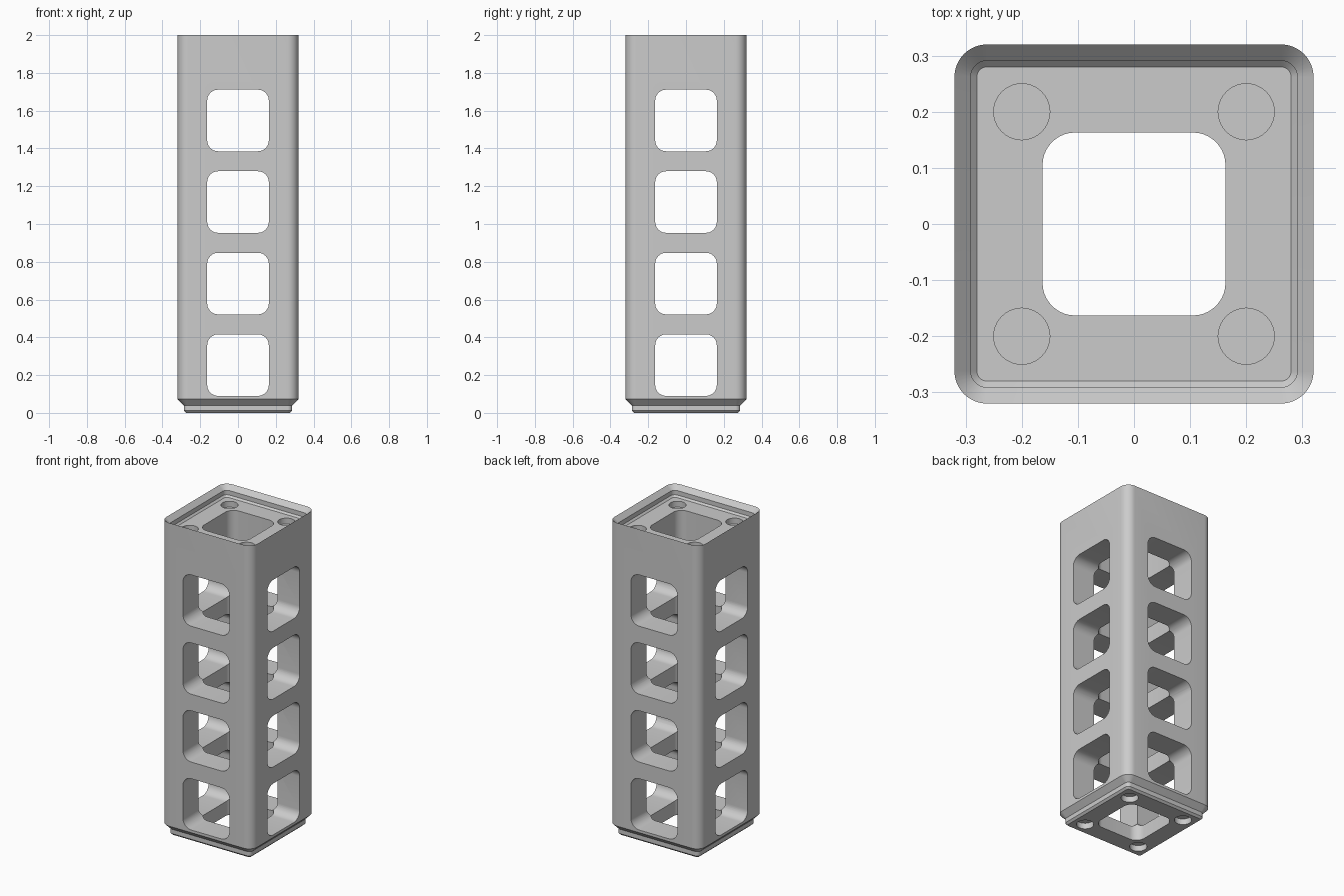
import bpy, bmesh, math
from mathutils import Matrix

cube = bpy.data.objects.get("Cube")
if cube:
    bpy.data.objects.remove(cube, do_unlink=True)

grey = bpy.data.materials.new("light grey")
grey.use_nodes = True
grey.diffuse_color = (0.6, 0.6, 0.6, 1)
grey.node_tree.nodes["Principled BSDF"].inputs["Base Color"].default_value = grey.diffuse_color


def rounded_square(half, radius, steps=10):
    """Outline of a square with rounded corners, counter-clockwise."""
    points = []
    for corner in range(4):
        mid = math.radians(45 + 90 * corner)
        cx = math.copysign(half - radius, math.cos(mid))
        cy = math.copysign(half - radius, math.sin(mid))
        for i in range(steps + 1):
            a = mid + math.radians(90 * i / steps - 45)
            points.append((cx + radius * math.cos(a), cy + radius * math.sin(a)))
    return points


def loft(name, sections, matrix=Matrix()):
    """Closed solid through rounded squares given as (half width, radius, z)."""
    bm = bmesh.new()
    rings = [[bm.verts.new((x, y, z)) for x, y in rounded_square(half, radius)]
             for half, radius, z in sections]
    for low, high in zip(rings, rings[1:]):
        for i in range(len(low)):
            j = (i + 1) % len(low)
            bm.faces.new((low[i], low[j], high[j], high[i]))
    bm.faces.new(rings[0][::-1])
    bm.faces.new(rings[-1])
    bm.transform(matrix)
    bmesh.ops.recalc_face_normals(bm, faces=bm.faces)
    mesh = bpy.data.meshes.new(name)
    bm.to_mesh(mesh)
    bm.free()
    mesh.materials.append(grey)
    obj = bpy.data.objects.new(name, mesh)
    bpy.context.collection.objects.link(obj)
    return obj


def cut(target, cutter):
    """Subtract the cutter from the target, then discard the cutter."""
    cutter.hide_render = True
    bpy.ops.object.select_all(action="DESELECT")
    bpy.context.view_layer.objects.active = target
    target.select_set(True)
    mod = target.modifiers.new("cut", "BOOLEAN")
    mod.operation, mod.solver, mod.object = "DIFFERENCE", "EXACT", cutter
    bpy.ops.object.modifier_apply(modifier=mod.name)
    bpy.data.objects.remove(cutter, do_unlink=True)


# Tower: stepped foot, straight walls, then the matching recessed lip and floor
floor = 1.932
tower = loft("stacking_tower", [
    (0.275, 0.013, 0), (0.287, 0.025, 0.012), (0.287, 0.025, 0.04),
    (0.32, 0.058, 0.073), (0.32, 0.058, 2),
    (0.291, 0.029, 1.971), (0.291, 0.029, 1.943), (0.28, 0.018, floor)])

# Vertical shaft
opening, rounding = 0.163, 0.058
cut(tower, loft("shaft_cutter", [(opening, rounding, -0.5), (opening, rounding, 2.5)]))

# Four levels of windows through both pairs of walls
for level in range(4):
    lift = Matrix.Translation((0, 0, 0.253 + 0.4317 * level))
    for axis in "XY":
        cut(tower, loft("window_cutter", [(opening, rounding, -0.6), (opening, rounding, 0.6)],
                        lift @ Matrix.Rotation(math.pi / 2, 4, axis)))

# Round magnet pockets in the floor and the underside
for x in (-0.2, 0.2):
    for y in (-0.2, 0.2):
        for z in (0, floor):
            bpy.ops.mesh.primitive_cylinder_add(vertices=40, radius=0.05, depth=0.074,
                                                location=(x, y, z))
            cut(tower, bpy.context.object)

bpy.ops.object.shade_smooth_by_angle(angle=math.radians(30))
